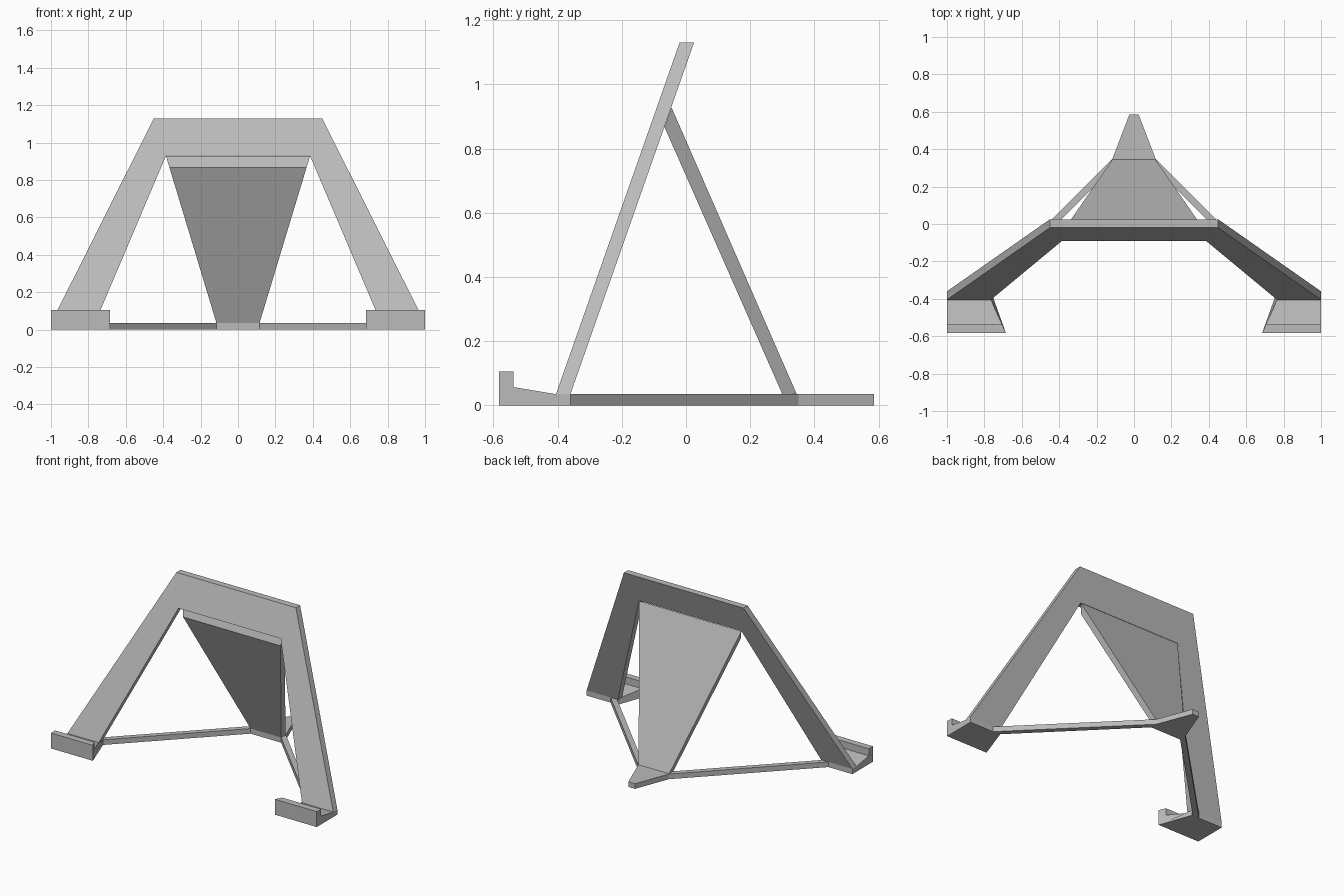
import bpy
import bmesh

cube = bpy.data.objects.get("Cube")
if cube:
    bpy.data.objects.remove(cube, do_unlink=True)

grey = bpy.data.materials.new("plain grey")
grey.use_nodes = True
colour = (0.5, 0.5, 0.5, 1)
grey.diffuse_color = colour
grey.node_tree.nodes["Principled BSDF"].inputs["Base Color"].default_value = colour

BASE = 0.035            # thickness of the floor parts
LEAN = 0.3516           # backward lean of the front frame
BACK, FRONT = -0.36, -0.405   # frame faces at floor level


def loft(name, ring_a, ring_b):
    """Solid between two matching rings of points."""
    bm = bmesh.new()
    a = [bm.verts.new(p) for p in ring_a]
    b = [bm.verts.new(p) for p in ring_b]
    bm.faces.new(a)
    bm.faces.new(b[::-1])
    for i in range(len(a)):
        j = (i + 1) % len(a)
        bm.faces.new((a[i], b[i], b[j], a[j]))
    bmesh.ops.recalc_face_normals(bm, faces=bm.faces)
    mesh = bpy.data.meshes.new(name)
    bm.to_mesh(mesh)
    bm.free()
    mesh.materials.append(grey)
    obj = bpy.data.objects.new(name, mesh)
    bpy.context.collection.objects.link(obj)
    return obj


def slab(name, outline):
    """Flat floor part from a plan outline."""
    return loft(name, [(x, y, 0) for x, y in outline],
                [(x, y, BASE) for x, y in outline])


def mirrored(half):
    return half + [(-x, v) for x, v in reversed(half)]


# Leaning front frame: an arch profile sheared backwards
arch = mirrored([(0.385, 0.93), (0.765, BASE), (1.0, BASE), (0.45, 1.13)])


def leaning(y0):
    return [(x, y0 + (z - BASE) * LEAN, z) for x, z in arch]


loft("front_frame", leaning(FRONT), leaning(BACK))

# Tapered rear brace, narrow at the floor
brace = [(0.30, BASE), (0.345, BASE), (-0.045, 0.928), (-0.067, 0.867)]


def brace_side(sign):
    return [(sign * (0.115 + 0.27 * (z - BASE) / 0.893), y, z) for y, z in brace]


loft("rear_brace", brace_side(-1), brace_side(1))

# Floor hub with its tapering tail
slab("rear_tail", mirrored([(0.115, 0.30), (0.115, 0.35), (0.025, 0.585)]))

# Hooked feet with slanted inner ends, and the struts back to the hub
foot = [(-0.582, 0), (-0.582, 0.105), (-0.537, 0.105), (-0.537, 0.057),
        (FRONT, BASE), (BACK, BASE), (BACK, 0)]


def inner(y):
    return 0.765 - 0.45 * max(0, FRONT - y)


for side, s in (("left", 1), ("right", -1)):
    loft(side + "_foot", [(s * inner(y), y, z) for y, z in foot],
         [(s, y, z) for y, z in foot])
    strut = [(0.115, 0.30), (0.115, 0.35), (0.82, BACK), (0.77, BACK)]
    slab(side + "_strut", [(s * x, y) for x, y in strut])
